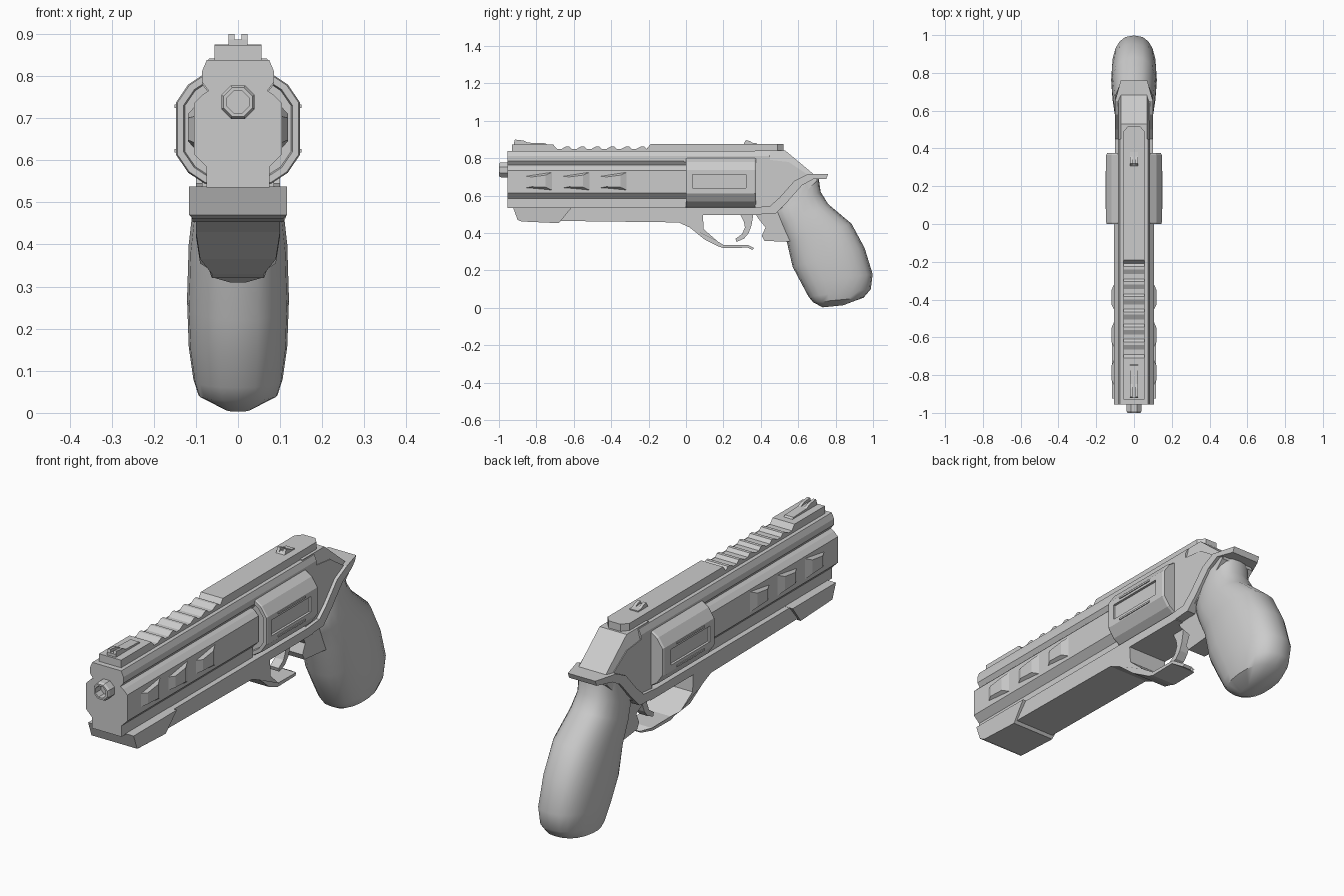
import bpy, bmesh, math

if "Cube" in bpy.data.objects:
    bpy.data.objects.remove(bpy.data.objects["Cube"])


def finish(name, bm):
    bmesh.ops.recalc_face_normals(bm, faces=bm.faces)
    me = bpy.data.meshes.new(name)
    bm.to_mesh(me)
    bm.free()
    ob = bpy.data.objects.new(name, me)
    bpy.context.collection.objects.link(ob)
    return ob


def loft(name, rings):
    """Skin a list of closed rings and cap both ends."""
    bm = bmesh.new()
    vs = [[bm.verts.new(p) for p in r] for r in rings]
    n = len(rings[0])
    for a, b in zip(vs, vs[1:]):
        for i in range(n):
            j = (i + 1) % n
            bm.faces.new((a[i], a[j], b[j], b[i]))
    bm.faces.new(vs[0])
    bm.faces.new(vs[-1])
    return finish(name, bm)


def side(name, pts, hw, x0=0, taper=lambda y, z: 1):
    """Side profile (y, z) extruded across x; taper narrows it per point."""
    return loft(name, [[(x0 + s * hw * taper(y, z), y, z) for y, z in pts] for s in (-1, 1)])


def along(name, half, y0, y1):
    """Mirrored front profile (x, z) run along y."""
    full = half + [(-x, z) for x, z in reversed(half)]
    return loft(name, [[(x, y, z) for x, z in full] for y in (y0, y1)])


# barrel body with its side groove, and the strap above the drum
along("barrel_body", [(.074, .838), (.085, .812), (.085, .785), (.07, .765), (.085, .755),
                      (.105, .735), (.105, .615), (.075, .585), (.075, .535)], -.955, .0)
along("top_strap", [(.074, .838), (.085, .812), (.085, .78), (.07, .76)], -.01, .45)

# muzzle tube with a bore
muzzle = []
for r, y in ((.043, -.94), (.043, -.99), (.037, -1.0), (.028, -1.0), (.028, -.96)):
    muzzle.append([(r * math.cos(math.pi * (i + .5) / 4), y, .738 + r * math.sin(math.pi * (i + .5) / 4))
                   for i in range(8)])
loft("muzzle", muzzle)

# top rail with slanted teeth
rail = [(-.93, .83), (-.93, .873), (-.71, .873)]
for i in range(6):
    y = -.69 + i * .08
    rail += [(y, .85), (y + .025, .85), (y + .05, .864), (y + .065, .864)]
rail += [(-.21, .85), (-.19, .875), (.46, .875), (.46, .83)]
side("top_rail", rail, .056)
loft("rail_end", [[(x, y, z) for x, y in ((-.056, .45), (.056, .45), (.056, .49), (.03, .52), (-.03, .52), (-.056, .49))]
                  for z in (.83, .875)])

# sights
side("front_sight_base", [(-.92, .87), (-.92, .886), (-.75, .88), (-.74, .87)], .022)
side("rear_sight_base", [(.30, .87), (.32, .885), (.38, .88), (.38, .87)], .022)
for s in (-1, 1):
    side("front_sight_post", [(-.92, .88), (-.915, .9), (-.87, .895), (-.84, .88)], .007, s * .015)
    side("rear_sight_post", [(.31, .88), (.32, .897), (.34, .892), (.36, .88)], .007, s * .015)

# raised vents on both barrel sides
for s in (-1, 1):
    for k in range(3):
        y = -.865 + k * .2
        base = [(y, .64), (y + .16, .625), (y + .16, .73), (y, .705)]
        top = [(y + .04, .648), (y + .115, .645), (y + .115, .71), (y + .04, .70)]
        loft("barrel_vent", [[(s * .1, *p) for p in base], [(s * .119, *p) for p in top]])

# lower lug running back into the trigger guard
side("lower_lug_guard",
     [(-.90, .537), (-.90, .47), (-.68, .465), (-.04, .457), (.02, .43), (.10, .365), (.17, .33),
      (.20, .32), (.33, .322), (.355, .31), (.365, .32), (.335, .335), (.20, .337), (.17, .355),
      (.095, .42), (.09, .497), (.40, .497), (.40, .537)], .1,
     taper=lambda y, z: .2 if y > .34 and z < .4 else .62 if z < .34 else .9 if z < .37 else 1)
side("front_lug", [(-.925, .538), (-.90, .47), (-.88, .462), (-.68, .453), (-.61, .538)], .116,
     taper=lambda y, z: .93 if z < .465 else 1)

# drum with a rim on each end and a sunk panel on each side
q = [(.147, .0625), (.118, .105), (.08, .13), (.03, .145)]
half = q[::-1] + [(x, -z) for x, z in q]
oct_ring = half + [(-x, z) for x, z in reversed(half)]
drum = loft("drum", [[(x * k, y, .675 + z * k) for x, z in oct_ring]
                     for k, y in ((.86, .012), (.88, .0), (.98, .0), (1, .008),
                                  (1, .365), (.97, .375), (.86, .375))])
cut = bmesh.new()
for s in (-1, 1):
    g = bmesh.ops.create_cube(cut, size=1)["verts"]
    bmesh.ops.scale(cut, vec=(.03, .285, .072), verts=g)
    bmesh.ops.translate(cut, vec=(s * .151, .178, .677), verts=g)
cutter = finish("drum_panel_cutter", cut)
cutter.hide_render = True
cutter.hide_set(True)
m = drum.modifiers.new("panels", "BOOLEAN")
m.operation, m.object, m.solver = "DIFFERENCE", cutter, "EXACT"
for s in (-1, 1):
    for z in (.622, .728):
        side("drum_rib", [(.08, z - .004), (.28, z - .004), (.28, z + .004), (.08, z + .004)], .004, s * .147)

# rear frame: chamfered wedge behind the drum
side("rear_frame", [(.37, .52), (.37, .80), (.55, .78), (.70, .68), (.62, .60), (.47, .51)], .085)
side("rear_frame_top", [(.37, .79), (.37, .842), (.53, .842), (.70, .70), (.70, .675), (.54, .775)], .084,
     taper=lambda y, z: .82 if z in (.842, .70) else 1)

# edge band sweeping up into the rear flange
side("frame_band", [(.34, .535), (.45, .545), (.50, .59), (.58, .68), (.65, .715), (.76, .715), (.75, .69),
                    (.68, .688), (.62, .655), (.54, .565), (.48, .505), (.34, .497)], .1,
     taper=lambda y, z: .7 if y > .74 else 1)

# trigger and the spur at the front of the grip
side("trigger", [(.36, .50), (.35, .44), (.335, .40), (.31, .37), (.27, .353), (.265, .37), (.30, .395),
                 (.315, .43), (.31, .46), (.29, .50)], .022)
side("grip_spur", [(.37, .505), (.385, .48), (.425, .43), (.405, .385), (.42, .357), (.56, .355), (.58, .5), (.48, .52)],
     .06, taper=lambda y, z: .75 if y < .43 and z < .45 else 1)

# smooth grip: front point, back point, half width
sections = [(.52, .62, .71, .69, .088), (.47, .505, .72, .62, .095), (.50, .44, .76, .555, .106),
            (.54, .35, .885, .45, .117), (.57, .22, .955, .32, .121), (.615, .135, .998, .18, .117),
            (.655, .06, .988, .10, .106), (.68, .03, .95, .055, .094), (.73, .003, .84, .014, .03)]
N = 20
rings = []
for y0, z0, y1, z1, w in sections:
    ring = []
    for i in range(N):
        a = 2 * math.pi * i / N
        c, s = math.cos(a), math.sin(a)
        t = .5 + .5 * math.copysign(abs(c) ** .85, c)
        ring.append((w * math.copysign(abs(s) ** .8, s), y0 + (y1 - y0) * t, z0 + (z1 - z0) * t))
    rings.append(ring)
grip = loft("grip", rings)
bpy.context.view_layer.objects.active = grip
grip.select_set(True)
bpy.ops.object.shade_smooth_by_angle(angle=math.radians(40))
